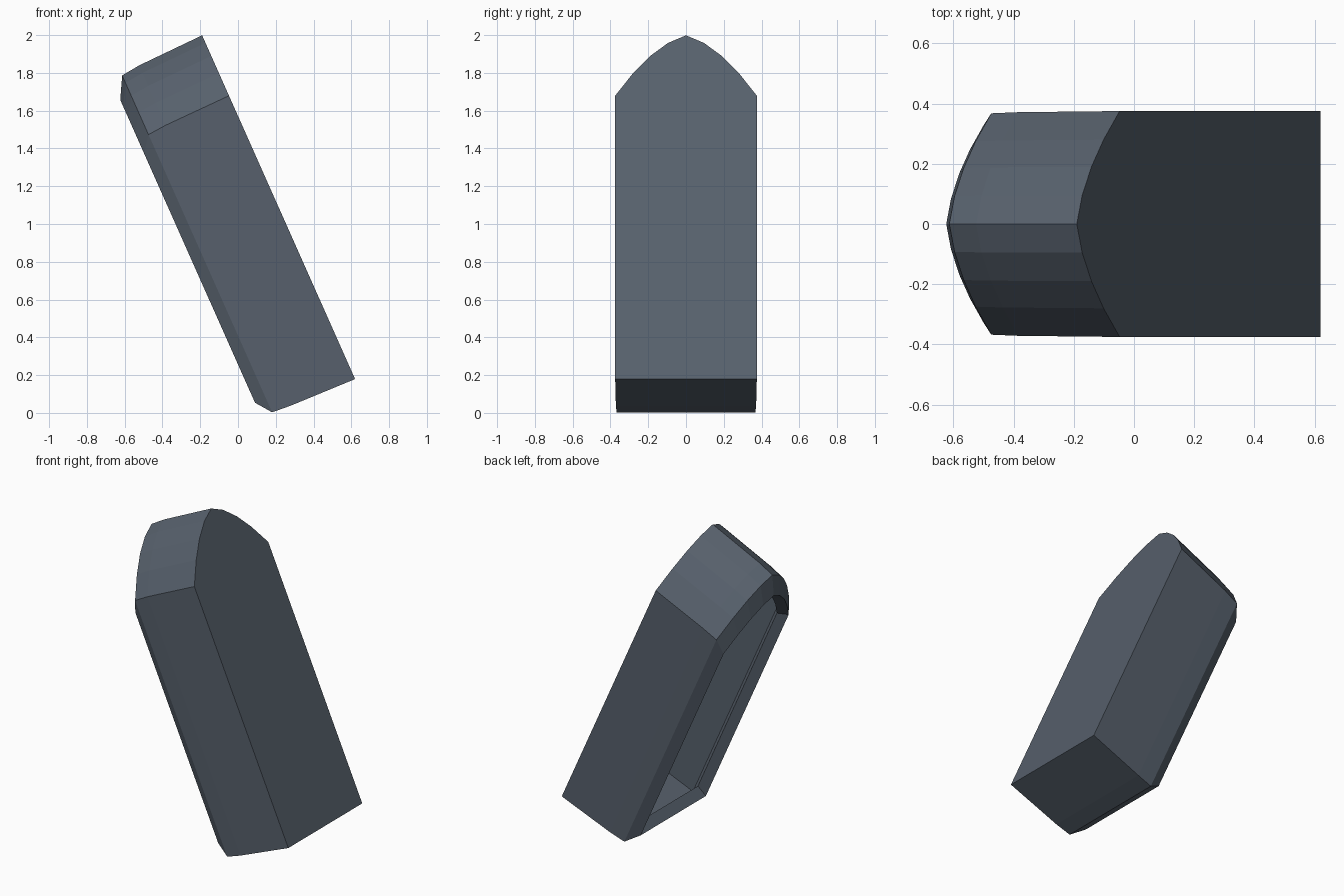
import bpy, bmesh
from mathutils import Vector

if "Cube" in bpy.data.objects:
    bpy.data.objects.remove(bpy.data.objects["Cube"])

# Pointed-arch outline: (y, distance along the leaning axis)
half = [(0.375, 0.0), (0.375, 1.642), (0.28, 1.773), (0.19, 1.872), (0.095, 1.948)]
outline = half + [(0.0, 1.992)] + [(-y, u) for y, u in reversed(half)]

# Leaning frame: base point of the back plate, axis and opening direction
base = Vector((0.62, 0, 0.179))
axis = Vector((-0.4066, 0, 0.9136))
out = Vector((-0.9136, 0, -0.4066))

# Rings from back plate, over the rim and down into the cavity:
# (outline scale, shift along axis, distance towards the opening)
rings = [
    (1.0, 0.0, 0.0),       # back plate
    (0.99, 0.010, 0.37),   # outer wall
    (0.98, 0.018, 0.473),  # wall end
    (0.881, 0.101, 0.535), # rim crest
    (0.84, 0.135, 0.47),   # lip edge
    (0.94, 0.050, 0.44),   # behind the lip
    (0.96, 0.035, 0.04),   # cavity floor
]

bm = bmesh.new()
loops = []
for scale, shift, depth in rings:
    loops.append([bm.verts.new(base + axis * (shift + u * scale) + out * depth
                               + Vector((0, y * scale, 0))) for y, u in outline])
n = len(outline)
for a, b in zip(loops, loops[1:]):
    for i in range(n):
        j = (i + 1) % n
        bm.faces.new((a[i], a[j], b[j], b[i]))
bm.faces.new(loops[0])
bm.faces.new(loops[-1])
bmesh.ops.recalc_face_normals(bm, faces=bm.faces[:])

mesh = bpy.data.meshes.new("arched_shell")
bm.to_mesh(mesh)
bm.free()
mat = bpy.data.materials.new("slate grey")
mat.diffuse_color = (0.095, 0.118, 0.15, 1)
mat.use_nodes = True
mat.node_tree.nodes["Principled BSDF"].inputs["Base Color"].default_value = mat.diffuse_color
mesh.materials.append(mat)
obj = bpy.data.objects.new("arched_shell", mesh)
bpy.context.collection.objects.link(obj)
